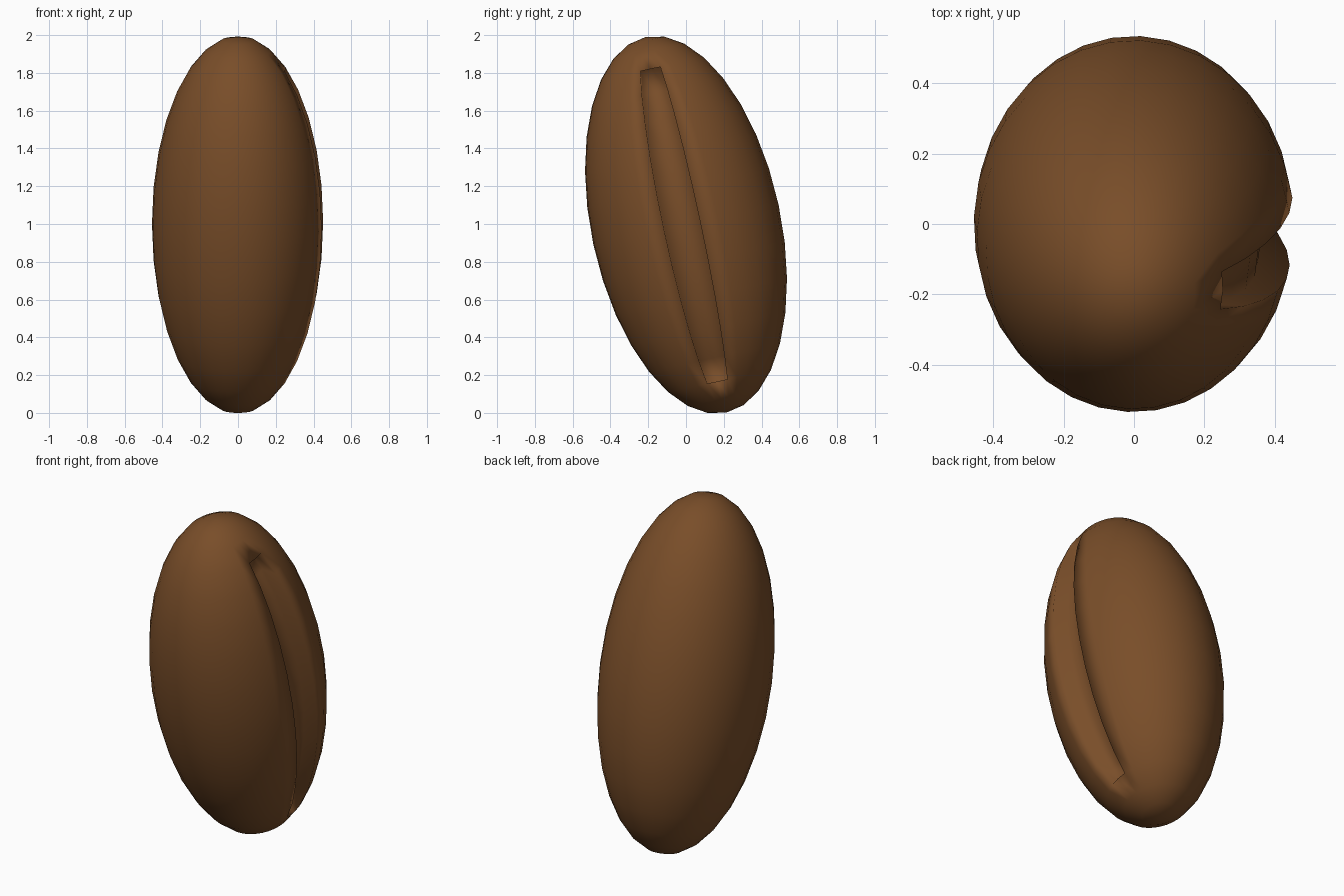
import bpy, bmesh, math
from mathutils import Matrix, Vector

cube = bpy.data.objects.get("Cube")
if cube:
    bpy.data.objects.remove(cube)

# Roasted brown material
brown = bpy.data.materials.new("roasted_brown")
brown.use_nodes = True
color = (0.19, 0.075, 0.022, 1)
brown.diffuse_color = color
brown.node_tree.nodes["Principled BSDF"].inputs["Base Color"].default_value = color

# Bean body: a sphere whose poles lie on the long axis
bm = bmesh.new()
bmesh.ops.create_uvsphere(bm, u_segments=32, v_segments=16, radius=1)

# Crease: sink the two face columns facing the left side, short of the poles
strip = []
for f in bm.faces:
    c = f.calc_center_median()
    if abs(math.atan2(c.y, c.x)) < math.radians(11) and abs(c.z) < 0.83:
        strip.append(f)
made = bmesh.ops.extrude_face_region(bm, geom=strip)
floor_verts = [g for g in made["geom"] if isinstance(g, bmesh.types.BMVert)]
bmesh.ops.delete(bm, geom=[f for f in strip if f.is_valid], context="FACES")
bmesh.ops.translate(bm, verts=floor_verts, vec=Vector((-0.2, 0, 0)))

# Stretch into an ellipsoid and lean it forward
shape = (Matrix.Rotation(math.radians(12.1), 4, "X")
         @ Matrix.Diagonal((0.456, 0.502, 1.017, 1))
         @ Matrix.Rotation(math.radians(-2.5), 4, "Z"))
bm.transform(shape)
bmesh.ops.recalc_face_normals(bm, faces=bm.faces)
low = min(v.co.z for v in bm.verts)
bmesh.ops.translate(bm, verts=bm.verts, vec=Vector((0, 0, -low)))
for f in bm.faces:
    f.smooth = True

mesh = bpy.data.meshes.new("bean")
bm.to_mesh(mesh)
bm.free()
mesh.materials.append(brown)
bean = bpy.data.objects.new("bean", mesh)
bpy.context.collection.objects.link(bean)
